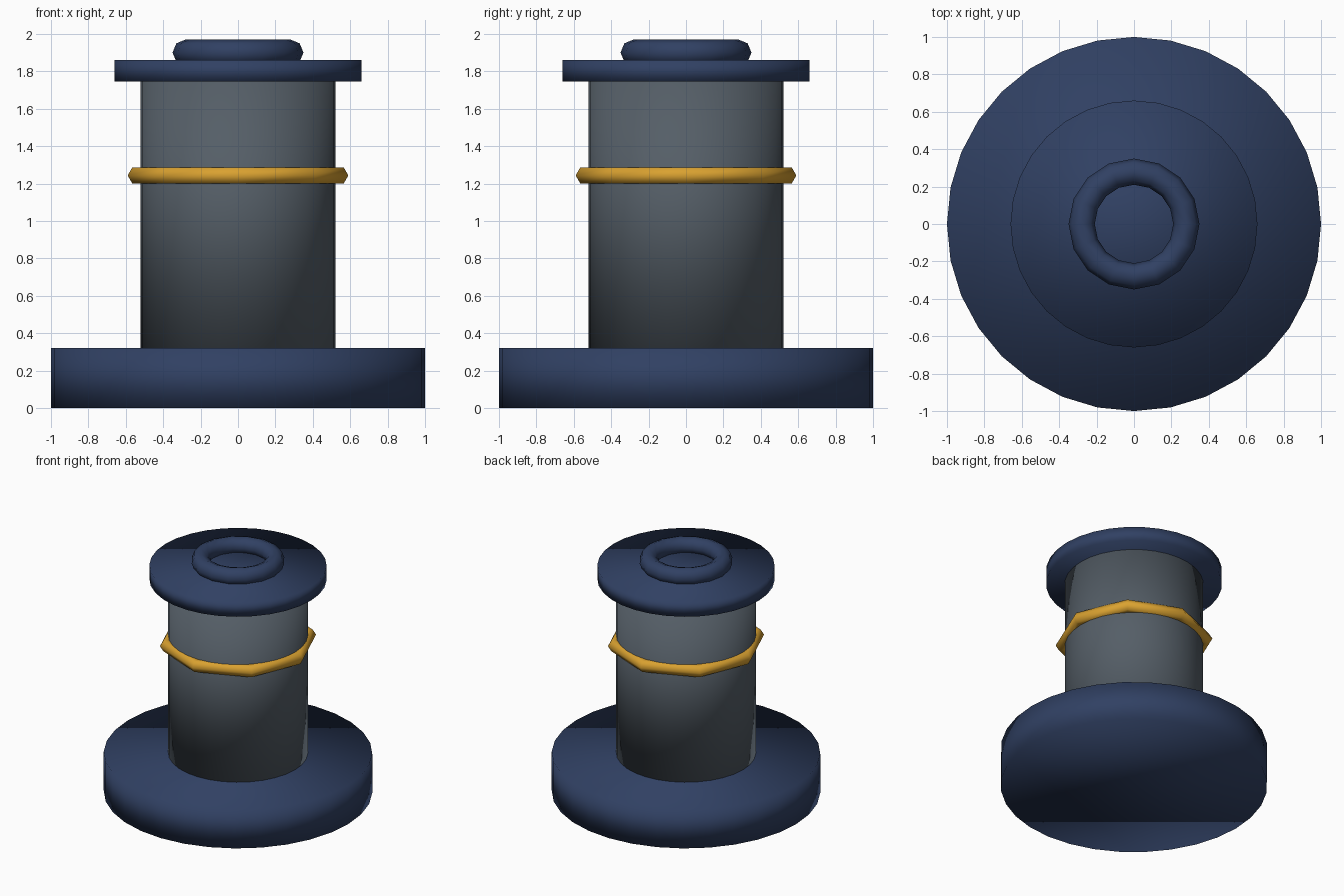
import bpy

cube = bpy.data.objects.get("Cube")
if cube:
    bpy.data.objects.remove(cube, do_unlink=True)


def make_material(name, rgb):
    mat = bpy.data.materials.new(name)
    mat.use_nodes = True
    color = (*rgb, 1.0)
    mat.diffuse_color = color
    mat.node_tree.nodes["Principled BSDF"].inputs["Base Color"].default_value = color
    return mat


navy = make_material("navy blue", (0.03, 0.052, 0.125))
grey = make_material("slate grey", (0.09, 0.112, 0.135))
gold = make_material("gold", (0.70, 0.36, 0.03))


def finish(name, mat):
    # Soft shading runs over every edge, rims included
    obj = bpy.context.object
    obj.name = name
    obj.data.materials.append(mat)
    bpy.ops.object.shade_smooth()


def disc(name, radius, bottom, top, mat):
    bpy.ops.mesh.primitive_cylinder_add(
        vertices=32, radius=radius, depth=top - bottom,
        location=(0, 0, (bottom + top) / 2))
    finish(name, mat)


def ring(name, major, minor, z, sides, tube_sides, mat):
    bpy.ops.mesh.primitive_torus_add(
        major_radius=major, minor_radius=minor, major_segments=sides,
        minor_segments=tube_sides, location=(0, 0, z))
    finish(name, mat)


# Stacked round body
disc("base", 1.0, 0.0, 0.32, navy)
disc("column", 0.52, 0.32, 1.745, grey)
disc("top_plate", 0.66, 1.745, 1.86, navy)

# Eight-sided band around the column and the ring on top
ring("column_band", 0.54, 0.05, 1.243, 8, 6, gold)
ring("top_ring", 0.28, 0.07, 1.90, 16, 8, navy)
